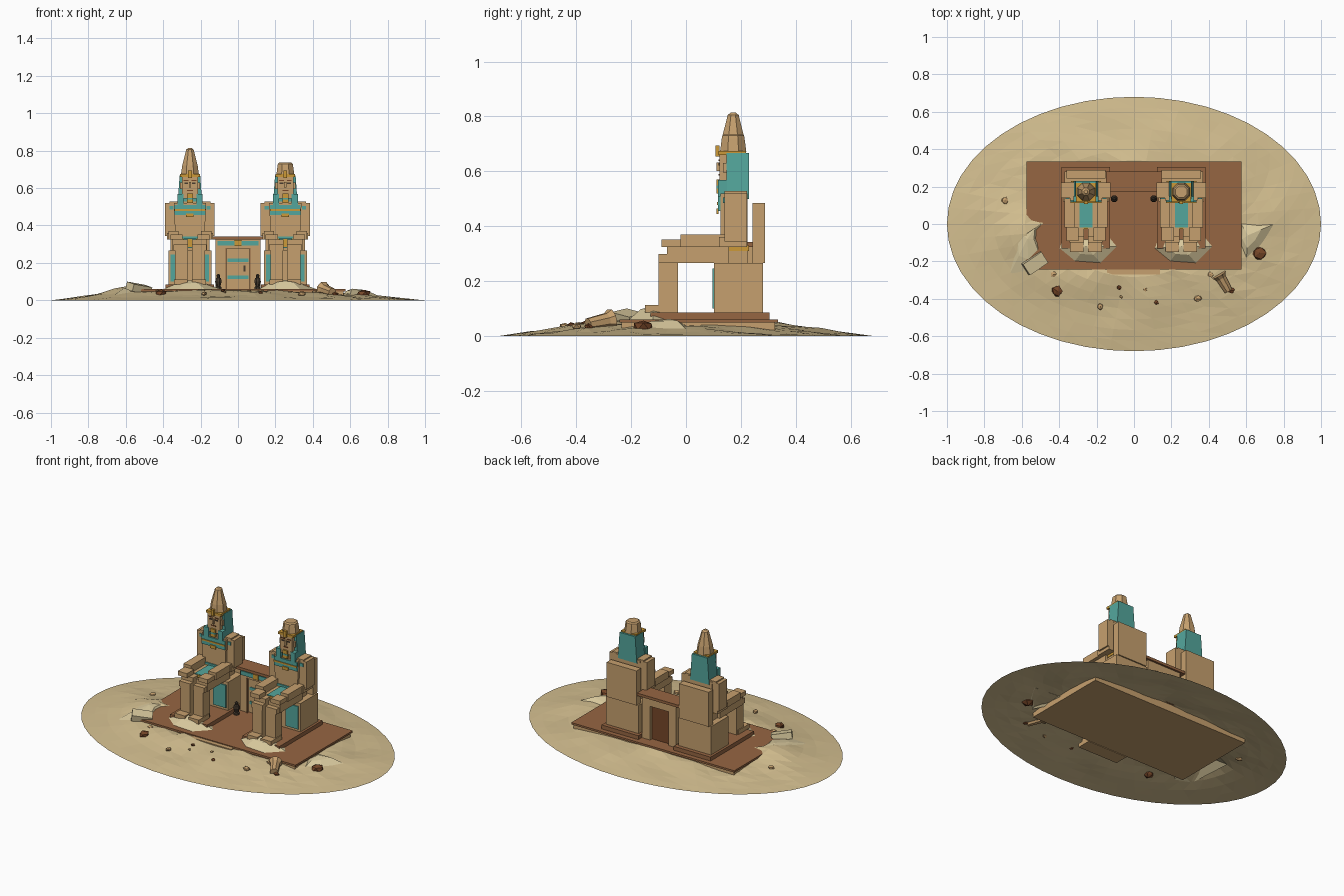
import bpy, bmesh, math, random
from mathutils import Vector, noise

if "Cube" in bpy.data.objects:
    bpy.data.objects.remove(bpy.data.objects["Cube"])

random.seed(4)


def make_mat(name, rgb):
    m = bpy.data.materials.new(name)
    m.diffuse_color = [((c / 255 + 0.055) / 1.055) ** 2.4 for c in rgb] + [1]
    m.use_nodes = True
    m.node_tree.nodes["Principled BSDF"].inputs["Base Color"].default_value = m.diffuse_color
    return m


SAND = make_mat("sand", (212, 191, 144))
DRIFT = make_mat("pale_sand", (218, 202, 158))
STONE = make_mat("sandstone", (198, 160, 110))
BROWN = make_mat("brown_paving", (150, 102, 66))
DARK = make_mat("dark_rubble", (118, 70, 40))
TEAL = make_mat("teal_paint", (84, 166, 156))
GOLD = make_mat("gold_paint", (204, 154, 56))
BLACK = make_mat("dark_bronze", (72, 60, 48))


def finish(name, bm, mat):
    bmesh.ops.recalc_face_normals(bm, faces=bm.faces)
    me = bpy.data.meshes.new(name)
    bm.to_mesh(me)
    bm.free()
    me.materials.append(mat)
    ob = bpy.data.objects.new(name, me)
    bpy.context.collection.objects.link(ob)
    return ob


def box(name, mat, x, y, z, top=1.0):
    """Block between (min, max) pairs; top scales the upper face in x."""
    bm = bmesh.new()
    bmesh.ops.create_cube(bm, size=1)
    cx = sum(x) / 2
    for v in bm.verts:
        k = top if v.co.z > 0 else 1
        v.co = (cx + v.co.x * abs(x[1] - x[0]) * k,
                sum(y) / 2 + v.co.y * abs(y[1] - y[0]),
                sum(z) / 2 + v.co.z * abs(z[1] - z[0]))
    return finish(name, bm, mat)


def lathe(name, mat, center, profile, n=8):
    """Stack of rings from (radius, height) points with capped ends."""
    bm = bmesh.new()
    rings = [[bm.verts.new((center[0] + r * math.cos((i + .5) * math.tau / n),
                            center[1] + r * math.sin((i + .5) * math.tau / n), z))
              for i in range(n)] for r, z in profile]
    for a, b in zip(rings, rings[1:]):
        for i in range(n):
            bm.faces.new((a[i], a[(i + 1) % n], b[(i + 1) % n], b[i]))
    bm.faces.new(rings[0])
    bm.faces.new(rings[-1])
    return finish(name, bm, mat)


def rock(name, mat, x, y, z, r):
    bm = bmesh.new()
    bmesh.ops.create_icosphere(bm, subdivisions=1, radius=r)
    for v in bm.verts:
        v.co = v.co * random.uniform(.75, 1.15)
        v.co.z *= .7
        v.co += Vector((x, y, z))
    finish(name, bm, mat)


def drift(name, outline, peak, base):
    """Low faceted heap: ground outline, raised shoulder, peak."""
    bm = bmesh.new()
    low = [bm.verts.new((x, y, base)) for x, y in outline]
    mid = [bm.verts.new((x * .5 + peak[0] * .5, y * .5 + peak[1] * .5,
                         base + (peak[2] - base) * random.uniform(.6, .85))) for x, y in outline]
    tip = bm.verts.new(peak)
    n = len(low)
    for i in range(n):
        j = (i + 1) % n
        bm.faces.new((low[i], low[j], mid[j], mid[i]))
        bm.faces.new((mid[i], mid[j], tip))
    finish(name, bm, DRIFT)


# Sand mound: open oval shell, hollowed where the platform sits
def mound_height(x, y, s):
    h = .09 * (1 - s) + .045 * math.exp(-((x + .62) / .14) ** 2 - ((y + .06) / .15) ** 2)
    h += .016 * noise.noise(Vector((x * 5, y * 5, 2))) * min(1, (1 - s) * 4)
    if -.5 < x < .57 and -.23 < y < .33:
        h = min(h, .04)
    return max(0, h) if s < 1 else 0


bm = bmesh.new()
SEG, RINGS = 48, 12
tip = bm.verts.new((0, 0, .04))
prev = None
for k in range(1, RINGS + 1):
    s = k / RINGS
    ring = []
    for i in range(SEG):
        a = math.tau * i / SEG
        x, y = s * math.cos(a), .68 * s * math.sin(a)
        ring.append(bm.verts.new((x, y, mound_height(x, y, s))))
    for i in range(SEG):
        j = (i + 1) % SEG
        if prev is None:
            bm.faces.new((tip, ring[i], ring[j]))
        else:
            bm.faces.new((prev[i], ring[i], ring[j]))
            bm.faces.new((prev[i], ring[j], prev[j]))
    prev = ring
finish("sand_mound", bm, SAND)

# Platform and front steps
box("platform_base", STONE, (-.565, .565), (-.235, .325), (0, .048))
box("platform_paving", BROWN, (-.575, .575), (-.242, .335), (.048, .06))
for i in range(3):
    box("step", STONE, (-.145, .14), (-.33 + .03 * i, -.24), (0, .025 + .015 * i))

# Gateway between the statues
for s in (-1, 1):
    box("gate_jamb", STONE, (s * .065, s * .12), (.19, .27), (.06, .29))
    box("gate_inner_trim", BROWN, (s * .062, s * .068), (.183, .19), (.06, .28))
    lathe("guardian_urn", BLACK, (s * .105, .135),
          [(.018, .06), (.018, .07), (.012, .075), (.019, .1), (.015, .118), (.008, .122), (.011, .132), (.004, .142)])
box("gate_head", STONE, (-.12, .12), (.19, .27), (.275, .325))
box("door", STONE, (-.065, .065), (.2, .235), (.06, .275))
box("door_back", DARK, (-.065, .065), (.235, .25), (.06, .275))
for z in (.115, .205):
    box("door_stripe", TEAL, (-.055, .055), (.195, .2), (z, z + .018))
box("door_handle", BLACK, (.03, .04), (.192, .2), (.155, .185))
box("frieze", TEAL, (-.11, .11), (.182, .19), (.292, .318))
box("frieze_disc", GOLD, (-.018, .018), (.176, .184), (.29, .322))
box("lintel", BROWN, (-.15, .15), (.175, .282), (.325, .342))


# Seated statue; full=False leaves the crown broken off
def statue(cx, full):
    def b(name, mat, x0, x1, y, z, top=1.0):
        box(name, mat, (cx + x0, cx + x1), y, z, top)

    def pair(name, mat, x0, x1, y, z):
        for s in (-1, 1):
            b(name, mat, s * x0, s * x1, y, z)

    # Seat
    b("pedestal", BROWN, -.13, .13, (-.13, .305), (.06, .085))
    b("throne", STONE, -.115, .115, (.103, .28), (.085, .265))
    pair("throne_panel", TEAL, .015, .103, (.096, .103), (.1, .245))
    b("throne_back", STONE, -.105, .105, (.243, .288), (.265, .485))
    # Legs
    pair("foot", STONE, .012, .085, (-.15, -.04), (.085, .112))
    pair("shin", STONE, .012, .08, (-.1, -.03), (.085, .27))
    pair("knee", STONE, .01, .088, (-.1, -.025), (.265, .298))
    pair("thigh", STONE, .01, .092, (-.07, .157), (.265, .325))
    b("apron", TEAL, -.035, .035, (-.02, .13), (.28, .33))
    b("apron_clasp", GOLD, -.012, .012, (-.026, -.02), (.285, .328))
    # Torso and arms
    b("torso", STONE, -.075, .075, (.125, .225), (.265, .52), 1.15)
    b("belt", GOLD, -.08, .08, (.12, .23), (.31, .33))
    b("belt_band", TEAL, -.079, .079, (.118, .2), (.33, .342))
    pair("upper_arm", STONE, .07, .132, (.14, .222), (.345, .52))
    pair("elbow", STONE, .075, .122, (.12, .222), (.325, .36))
    pair("forearm", STONE, .06, .115, (-.02, .15), (.325, .37))
    pair("hand", STONE, .04, .105, (-.09, -.02), (.325, .352))
    pair("arm_band", TEAL, .088, .11, (.135, .14), (.485, .505))
    b("collar", TEAL, -.082, .082, (.117, .125), (.455, .51))
    b("collar_stripe", GOLD, -.082, .082, (.113, .117), (.478, .488))
    b("pendant", GOLD, -.02, .02, (.112, .118), (.445, .465))
    b("shoulders", STONE, -.11, .11, (.14, .222), (.5, .528))
    # Head
    b("headdress", TEAL, -.067, .067, (.147, .23), (.5, .667), .82)
    pair("lappet", TEAL, .034, .067, (.117, .15), (.5, .568))
    b("face", STONE, -.043, .043, (.122, .16), (.545, .662))
    pair("ear", STONE, .043, .054, (.135, .15), (.595, .63))
    pair("eye", BLACK, .01, .03, (.119, .122), (.622, .63))
    pair("brow", DARK, .008, .034, (.118, .122), (.638, .643))
    b("nose", STONE, -.006, .006, (.112, .122), (.602, .632))
    b("mouth", DARK, -.016, .016, (.119, .122), (.585, .591))
    b("beard", GOLD, -.016, .016, (.112, .13), (.52, .57))
    b("beard_stripe", TEAL, -.017, .017, (.111, .125), (.538, .548))
    b("head_band", GOLD, -.053, .053, (.118, .218), (.66, .675))
    b("band_ornament", GOLD, -.01, .01, (.107, .122), (.655, .695))
    profile = [(.052, .67), (.045, .72)]
    profile += [(.027, .785), (.022, .805), (.01, .814)] if full else [(.043, .73), (.034, .737)]
    lathe("crown", STONE, (cx, .172), profile)
    # Sand heaped on the feet
    drift("foot_drift", [(cx - .145, -.13), (cx - .06, -.2), (cx + .08, -.21), (cx + .17, -.12),
                         (cx + .12, -.06), (cx - .12, -.06)], (cx, -.12, .108), .058)


statue(-.257, True)
statue(.253, False)

# Drifts over the platform edges
drift("left_drift", [(-.66, -.26), (-.56, -.3), (-.46, -.19), (-.5, -.08), (-.49, .03), (-.56, .08),
                     (-.68, .03)], (-.57, -.08, .078), .03)
drift("right_drift", [(.56, .02), (.55, -.1), (.6, -.2), (.68, -.12), (.75, 0)], (.61, -.06, .062), .025)

# Fallen blocks, column piece and scattered rubble
fallen = box("fallen_block", DRIFT, (-.06, .06), (-.035, .035), (-.02, .02))
fallen.location, fallen.rotation_euler = (-.53, -.21, .065), (.2, .15, .6)
column = lathe("broken_column", STONE, (0, 0), [(.024, -.05), (.03, .03), (.042, .05)])
column.location, column.rotation_euler = (.48, -.315, .05), (math.radians(80), 0, math.radians(210))
for x, y, r in ((-.41, -.36, .033), (.67, -.155, .04), (-.08, -.34, .014), (.12, -.42, .014), (.52, -.355, .018)):
    rock("dark_rock", DARK, x, y, .09 * (1 - math.hypot(x, y / .68)) + .008, r)
for x, y, r in ((-.69, .125, .022), (-.18, -.44, .02), (.34, -.4, .022), (.06, -.35, .012), (-.07, -.39, .009),
                (-.43, -.27, .018), (.41, -.27, .016)):
    rock("pale_rock", STONE, x, y, .09 * (1 - math.hypot(x, y / .68)) + .006, r)
